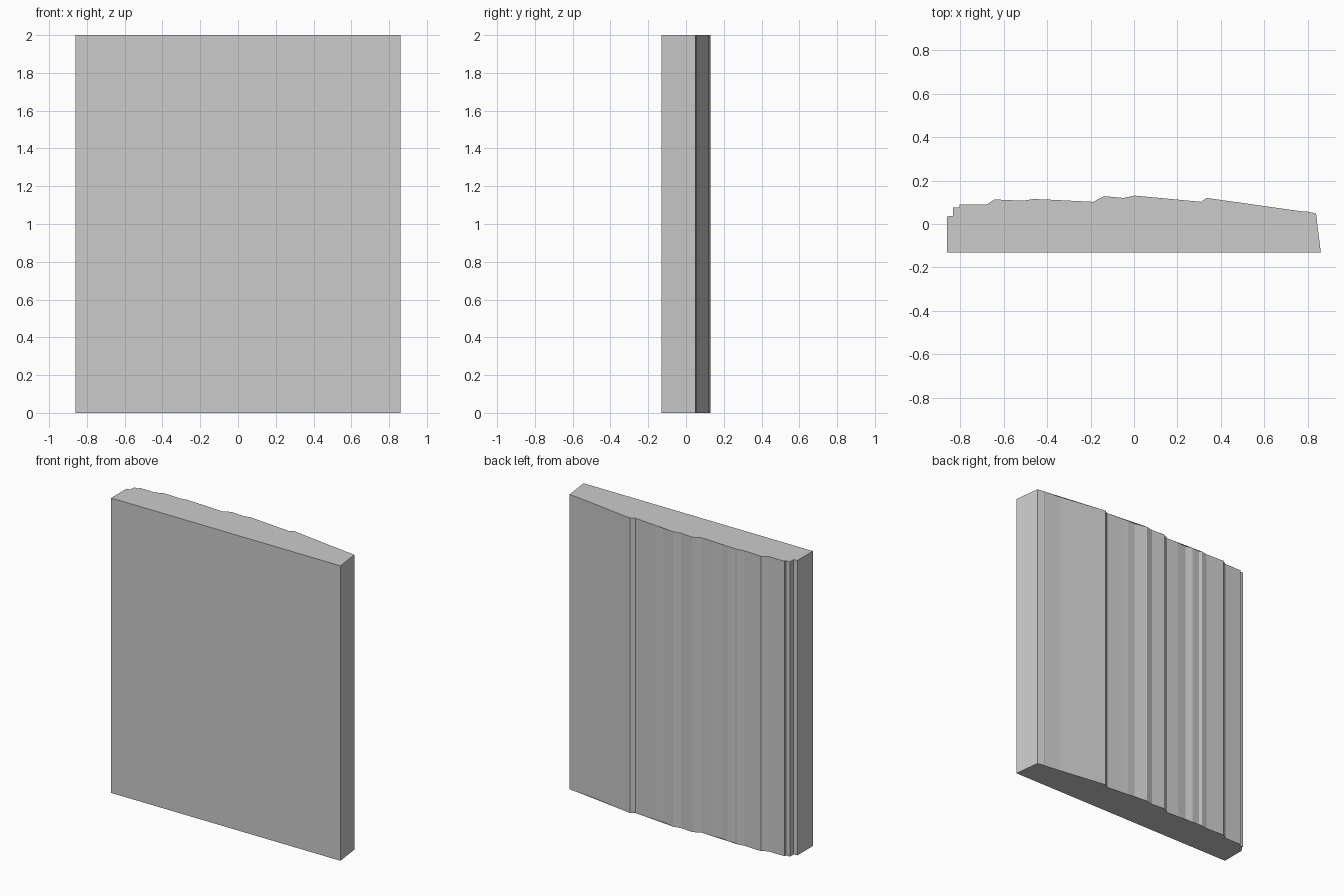
import bpy
import bmesh

if "Cube" in bpy.data.objects:
    bpy.data.objects.remove(bpy.data.objects["Cube"], do_unlink=True)

# Single plain grey
GREY = (0.6, 0.6, 0.6, 1.0)
grey = bpy.data.materials.new("plain_grey")
grey.use_nodes = True
grey.diffuse_color = GREY
grey.node_tree.nodes["Principled BSDF"].inputs["Base Color"].default_value = GREY

HEIGHT = 2.0
CAP = 0.001

# Plan outline of the end caps
front_edge = [(-0.86, -0.131), (0.86, -0.131)]
back_edge = [
    (0.838, 0.049), (0.793, 0.058), (0.78, 0.057),
    (0.335, 0.12), (0.309, 0.102), (0.002, 0.131), (-0.048, 0.12),
    (-0.138, 0.128), (-0.188, 0.102), (-0.39, 0.112), (-0.464, 0.115),
    (-0.51, 0.107), (-0.575, 0.11), (-0.643, 0.113), (-0.678, 0.09),
    (-0.802, 0.09), (-0.804, 0.077), (-0.834, 0.077), (-0.834, 0.037),
    (-0.86, 0.035),
]
# Shallow grooves of the rear wall, set slightly inside the caps
grooves = [
    (0.68, 0.066), (0.65, 0.07), (0.25, 0.106), (0.19, 0.11),
    (0.147, 0.114), (0.09, 0.112), (-0.275, 0.105), (-0.34, 0.1),
    (-0.445, 0.108),
]


def prism(name, outline, bottom, top):
    """Extrude a plan outline between two heights."""
    bm = bmesh.new()
    base = bm.faces.new([bm.verts.new((x, y, bottom)) for x, y in outline])
    ext = bmesh.ops.extrude_face_region(bm, geom=[base], use_keep_orig=True)
    verts = [g for g in ext["geom"] if isinstance(g, bmesh.types.BMVert)]
    bmesh.ops.translate(bm, verts=verts, vec=(0, 0, top - bottom))
    bmesh.ops.recalc_face_normals(bm, faces=bm.faces[:])
    mesh = bpy.data.meshes.new(name)
    bm.to_mesh(mesh)
    bm.free()
    mesh.materials.append(grey)
    obj = bpy.data.objects.new(name, mesh)
    bpy.context.collection.objects.link(obj)
    return obj


# The stepped end keeps its order; grooves slot in by position along x
wall_edge = sorted(back_edge[:-4] + grooves, key=lambda p: -p[0]) + back_edge[-4:]

prism("grooved_slab", front_edge + wall_edge, CAP, HEIGHT - CAP)
prism("bottom_cap", front_edge + back_edge, 0, CAP)
prism("top_cap", front_edge + back_edge, HEIGHT - CAP, HEIGHT)
